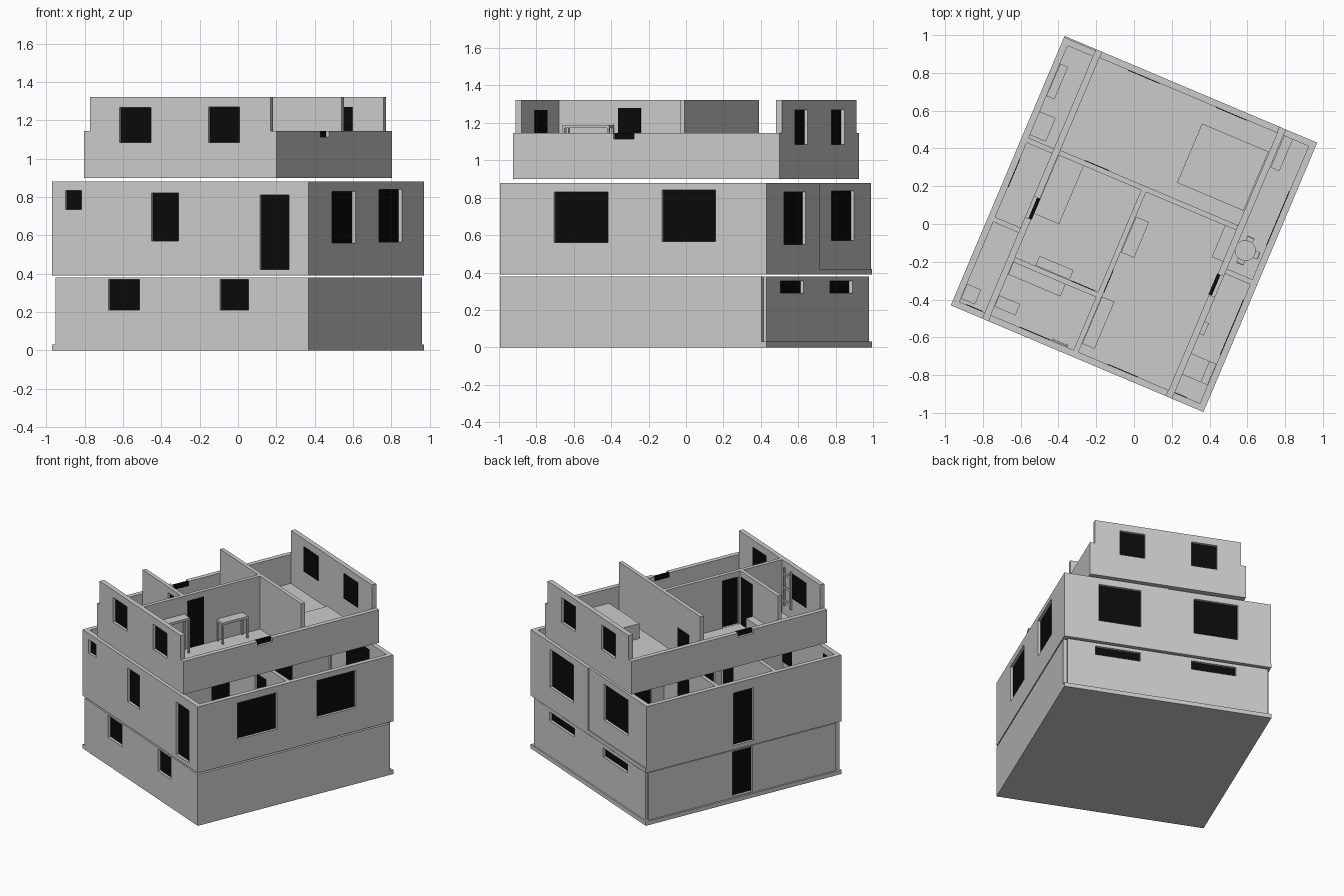
import bpy, bmesh, math
from mathutils import Vector

if "Cube" in bpy.data.objects:
    bpy.data.objects.remove(bpy.data.objects["Cube"])

ROT = -math.radians(22.9)      # whole house is turned on its plot
T = 0.035                      # wall thickness
black = bpy.data.materials.new("dark_glass")
black.diffuse_color = (0.003, 0.003, 0.003, 1)
black.use_nodes = True
black.node_tree.nodes["Principled BSDF"].inputs["Base Color"].default_value = black.diffuse_color


def finish(name, bm, mat=None):
    bmesh.ops.recalc_face_normals(bm, faces=bm.faces)
    me = bpy.data.meshes.new(name)
    bm.to_mesh(me)
    bm.free()
    ob = bpy.data.objects.new(name, me)
    ob.rotation_euler.z = ROT
    bpy.context.collection.objects.link(ob)
    if mat:
        me.materials.append(mat)
    return ob


def add_box(bm, x0, x1, y0, y1, z0, z1):
    vs = bmesh.ops.create_cube(bm, size=1)["verts"]
    for v in vs:
        v.co = Vector(((x0 + x1) / 2 + v.co.x * (x1 - x0),
                       (y0 + y1) / 2 + v.co.y * (y1 - y0),
                       (z0 + z1) / 2 + v.co.z * (z1 - z0)))


def box(name, *dims, mat=None):
    bm = bmesh.new()
    add_box(bm, *dims)
    return finish(name, bm, mat)


def wall(name, axis, p, a0, a1, z0, z1, holes=(), inner=1, t=T):
    """Wall running along axis, from depth p to p+t, with dark panels in its openings."""
    A = sorted({a0, a1, *[h[i] for h in holes for i in (0, 1)]})
    Z = sorted({z0, z1, *[h[i] for h in holes for i in (2, 3)]})
    at = lambda a, d, z: (a, d, z) if axis == "u" else (d, a, z)
    bm = bmesh.new()
    for i in range(len(A) - 1):
        for j in range(len(Z) - 1):
            ca, cz = (A[i] + A[i + 1]) / 2, (Z[j] + Z[j + 1]) / 2
            if not any(h[0] < ca < h[1] and h[2] < cz < h[3] for h in holes):
                bm.faces.new([bm.verts.new(at(a, p, z)) for a, z in
                              ((A[i], Z[j]), (A[i + 1], Z[j]), (A[i + 1], Z[j + 1]), (A[i], Z[j + 1]))])
    bmesh.ops.remove_doubles(bm, verts=bm.verts, dist=1e-5)
    ext = bmesh.ops.extrude_face_region(bm, geom=bm.faces[:], use_keep_orig=True)["geom"]
    bmesh.ops.translate(bm, verts=[g for g in ext if isinstance(g, bmesh.types.BMVert)],
                        vec=at(0, t, 0))
    finish(name, bm)
    d0, d1 = (p + t * .55, p + t + .003) if inner > 0 else (p - .003, p + t * .45)
    for k, h in enumerate(holes):
        dims = (h[0], h[1], d0, d1) if axis == "u" else (d0, d1, h[0], h[1])
        box(f"{name}_panel_{k}", *dims, h[2], h[3], mat=black)


def table(name, x0, x1, y0, y1, z0, z1, top=.018, leg=.012):
    bm = bmesh.new()
    add_box(bm, x0, x1, y0, y1, z1 - top, z1)
    for x in (x0, x1 - leg):
        for y in (y0, y1 - leg):
            add_box(bm, x, x + leg, y, y + leg, z0, z1 - top)
    finish(name, bm)


U, V, UU = .726, .774, .546    # half sizes; UU is the narrower attic

# basement
box("basement_slab", -U, U, -V, V, 0, .03)
wall("basement_front_wall", "u", -V, -.705, U, .03, .38,
     [(-.406, -.232, .21, .37), (.224, .386, .21, .37)])
wall("basement_back_wall", "u", .728, -.705, .70, .03, .38,
     [(.19, .505, .29, .355), (-.48, -.17, .29, .355)], -1)
wall("basement_right_wall", "v", U - T, -V + T, .746, .03, .38, (), -1)
wall("basement_left_wall", "v", -.714, -V + T, .746, .03, .38, [(-.08, .08, .04, .37)])

# ground floor
B, C = .42, .88
box("ground_floor_slab", -U, U, -V, V, .39, B)
wall("ground_front_wall", "u", -V, -U, U, B, C,
     [(-.65, -.558, .735, .835), (-.162, -.01, .57, .82), (.452, .615, B + .001, .81)])
wall("ground_back_wall_a", "u", V - T, 0, U, B, C, [(.188, .483, .55, .83)], -1)
wall("ground_back_wall_b", "u", V - T - .007, -U, 0, B, C, [(-.494, -.185, .57, .835)], -1)
wall("ground_right_wall", "v", U - T, -V + T, V - T, B, C,
     [(-.46, -.145, .56, .83), (.168, .478, .565, .84)], -1)
wall("ground_left_wall", "v", -U, -V + T, V - T, B, C, [(-.08, .08, B + .001, .81)])

# partitions of the two lower storeys
for tag, z0, z1, h in (("basement", .03, .38, .32), ("ground", B, C, .37)):
    e = U - T
    wall(tag + "_spine_wall", "v", -.045, -V + T, V - T, z0, z1,
         [(-.2, -.06, z0 + .001, z0 + h), (.3, .44, z0 + .001, z0 + h)], t=.028)
    wall(tag + "_cross_wall_a", "u", .175, -e, -.045, z0, z1, [(-.36, -.22, z0 + .001, z0 + h)], t=.028)
    wall(tag + "_cross_wall_b", "u", -.28, -e, -.045, z0, z1, [(-.2, -.07, z0 + .001, z0 + h)], t=.028)
    wall(tag + "_cross_wall_c", "u", -.055, -.017, e, z0, z1, [(.3, .44, z0 + .001, z0 + h)], t=.028)

# attic: knee walls at the sides, tall walls across
K, L, H = .93, 1.145, 1.322
box("attic_slab", -UU, UU, -V, V, .9, K)
for tag, p, s in (("left", -UU, 1), ("right", UU - T, -1)):
    wall(f"attic_{tag}_knee_wall", "v", p, -V, V, K, L, [(-.19, -.07, 1.113, L)], s)
i = UU - T
for tag, p, s in (("front", -V, 1), ("back", V - T, -1)):
    wall(f"attic_{tag}_gable", "u", p, -i, i, K, H,
         [(-.345, -.165, 1.085, 1.268), (.16, .335, 1.085, 1.27)], s)
wall("attic_cross_wall", "u", .18, -i, i, K, H, [(-.37, -.23, K + .001, 1.13)], t=.028)
wall("attic_spine_wall", "v", -.035, -V + T, .18, K, H, [(-.395, -.265, K + .001, 1.28)], t=.028)
wall("attic_bath_wall", "u", -.435, -i, -.035, K, H, [(-.19, -.05, K + .001, 1.28)], t=.028)

# attic furniture
box("double_bed", .125, .507, .29, .63, K, 1.04)
box("single_bed", -.51, -.365, -.155, .18, K, 1.02)
box("low_cabinet", -.395, -.2, -.405, -.35, K, 1.05)
box("bathtub", -.51, -.21, -.505, -.435, K, 1.02)
box("toilet", -.51, -.39, -.69, -.625, K, 1.01)
box("side_cabinet", .447, .511, 0, .18, K, 1.06)
table("desk", -.005, .07, -.165, .04, K, 1.09)
table("high_shelf", -.006, .065, -.69, -.42, K, 1.19)
bm = bmesh.new()
for x in (-.16, -.08):
    add_box(bm, x, x + .01, -.738, -.725, 1.0, 1.28)
for k in range(3):
    add_box(bm, -.15, -.08, -.736, -.727, 1.03 + k * .1, 1.045 + k * .1)
finish("towel_rail", bm)

# ground floor furniture seen beside the attic
box("sideboard", -.69, -.645, .444, .63, B, .56)
box("cupboard", -.691, -.6, .22, .355, B, .56)
box("wash_stand", -.69, -.61, -.72, -.635, B, .54)
table("hall_desk", .55, .60, .557, .739, B, .6)
box("radiator", .54, .57, -.4, -.33, B + .02, .52)
bm = bmesh.new()
add_box(bm, .53, .67, -.634, -.513, B, .49)
add_box(bm, .65, .69, -.634, -.513, .49, .56)
finish("armchair", bm)

# round dining table with four chairs
bm = bmesh.new()
for r, d, z in ((.055, .012, .564), (.01, .138, .489)):
    ret = bmesh.ops.create_cone(bm, cap_ends=True, segments=24, radius1=r, radius2=r, depth=d)
    bmesh.ops.translate(bm, verts=ret["verts"], vec=(.598, .10, z))
finish("round_table", bm)
for k in range(4):
    dx, dy = ((1, 0), (0, 1), (-1, 0), (0, -1))[k]
    cx, cy = .598 + dx * .055, .10 + dy * .055
    bm = bmesh.new()
    add_box(bm, cx - .02, cx + .02, cy - .02, cy + .02, .50, .51)
    add_box(bm, cx + dx * .02 - .003 - abs(dy) * .017, cx + dx * .02 + .003 + abs(dy) * .017,
            cy + dy * .02 - .003 - abs(dx) * .017, cy + dy * .02 + .003 + abs(dx) * .017, .51, .60)
    for sx in (-.017, .017):
        for sy in (-.017, .017):
            add_box(bm, cx + sx - .003, cx + sx + .003, cy + sy - .003, cy + sy + .003, B, .50)
    finish(f"dining_chair_{k}", bm)
